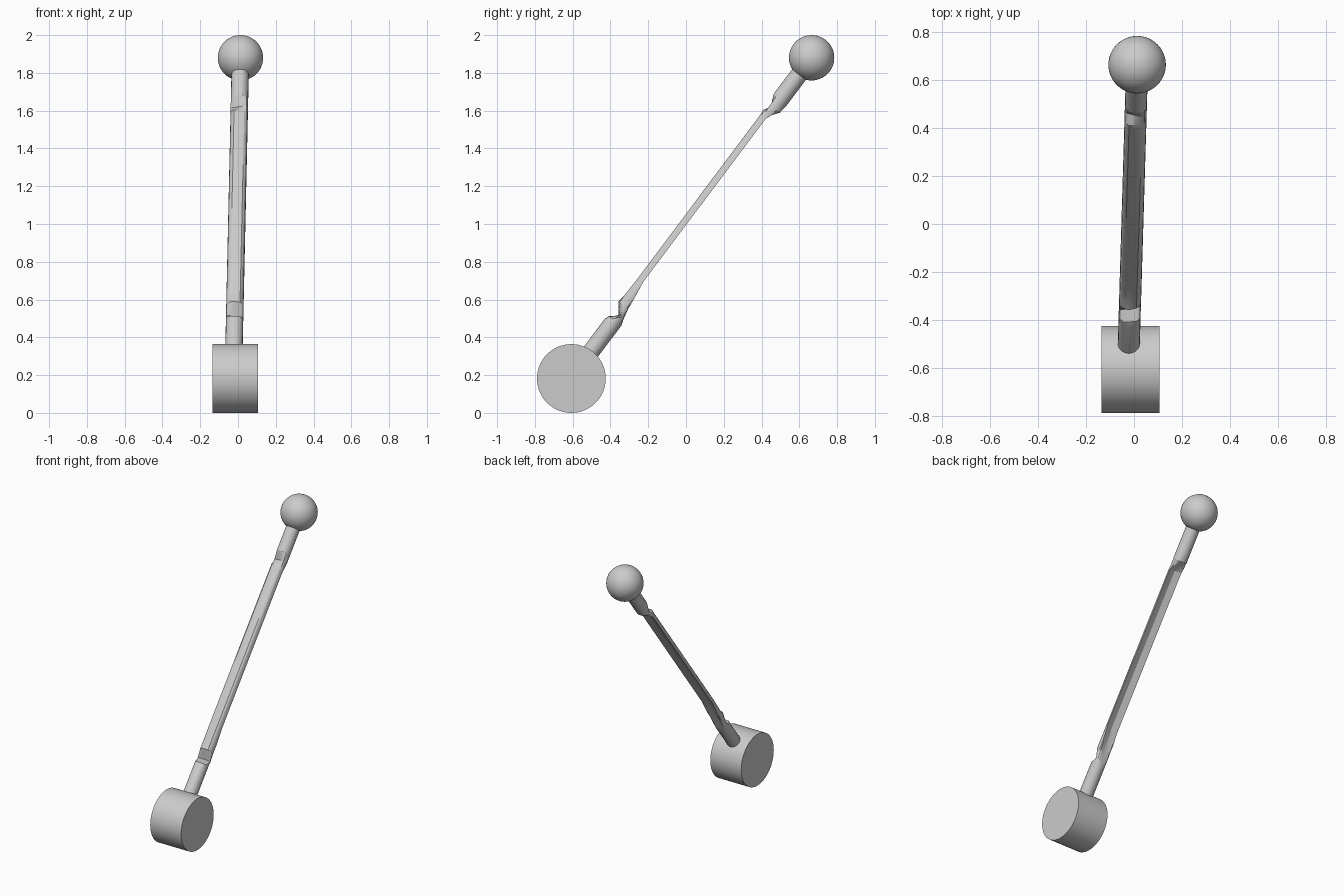
import bpy, bmesh
from math import cos, sin, pi, radians
from mathutils import Vector, Matrix

old = bpy.data.objects.get("Cube")
if old:
    bpy.data.objects.remove(old, do_unlink=True)

grey = bpy.data.materials.new("plain grey")
grey.use_nodes = True
colour = (0.6, 0.6, 0.6, 1)
grey.diffuse_color = colour
grey.node_tree.nodes["Principled BSDF"].inputs["Base Color"].default_value = colour


def finish(obj, name, angle):
    obj.name = name
    obj.data.materials.append(grey)
    bpy.ops.object.select_all(action='DESELECT')
    obj.select_set(True)
    bpy.context.view_layer.objects.active = obj
    bpy.ops.object.shade_smooth_by_angle(angle=radians(angle))


# Drum at the foot, lying along x
bpy.ops.mesh.primitive_cylinder_add(vertices=64, radius=0.182, depth=0.242,
                                    location=(-0.014, -0.607, 0.182),
                                    rotation=(0, pi / 2, 0))
finish(bpy.context.object, "foot_drum", 30)

# Ball at the top
top = Vector((0.013, 0.665, 1.88))
bpy.ops.mesh.primitive_uv_sphere_add(segments=48, ring_count=24, radius=0.12, location=top)
finish(bpy.context.object, "top_ball", 30)

# Rod frame: along the shaft, across it, and towards the lower back
foot = Vector((-0.025, -0.61, 0.182))
along = (top - foot).normalized()
back = along.cross(Vector((1, 0, 0))).normalized()
if back.y < 0:
    back.negate()
across = back.cross(along).normalized()
if across.x < 0:
    across.negate()

# Shaft stations: distance, front limit, back limit, sideways slant, back groove
R = 0.046
stations = [
    (0.08, -R, R, 0, 0),
    (0.36, -R, R, 0, 0),
    (0.385, -0.037, R, 0.1, 0),
    (0.418, 0.008, 0.035, 0.2, 0),
    (0.478, -0.044, 0.022, 0.3, 0.004),
    (0.54, -0.032, 0.016, -0.2, 0.012),
    (0.64, -0.035, 0.0, 0, 0.012),
    (1.72, -0.036, 0.0, 0, 0.012),
    (1.75, -0.034, 0.012, 0.3, 0.006),
    (1.79, -0.014, 0.04, -0.3, 0),
    (1.845, -0.044, R, 0, 0),
    (1.86, -R, R, 0, 0),
    (2.06, -R, R, 0, 0),
]
SIDES = 20


def section(bm, t, front, rear, slant, groove):
    ring = []
    for i in range(SIDES):
        a = 2 * pi * i / SIDES
        u, v = R * cos(a), R * sin(a)
        v = min(max(v, front + slant * u), rear)
        if v == rear and groove:
            v -= groove * (1 - abs(u) / R)
        ring.append(bm.verts.new(foot + along * t + across * u + back * v))
    return ring


bm = bmesh.new()
rings = [section(bm, *s) for s in stations]
for a, b in zip(rings, rings[1:]):
    for i in range(SIDES):
        j = (i + 1) % SIDES
        bm.faces.new((a[i], a[j], b[j], b[i]))
bm.faces.new(rings[0])
bm.faces.new(rings[-1])
bmesh.ops.recalc_face_normals(bm, faces=bm.faces)
mesh = bpy.data.meshes.new("carved_rod")
bm.to_mesh(mesh)
bm.free()
rod = bpy.data.objects.new("carved_rod", mesh)
bpy.context.collection.objects.link(rod)
finish(rod, "carved_rod", 20)
